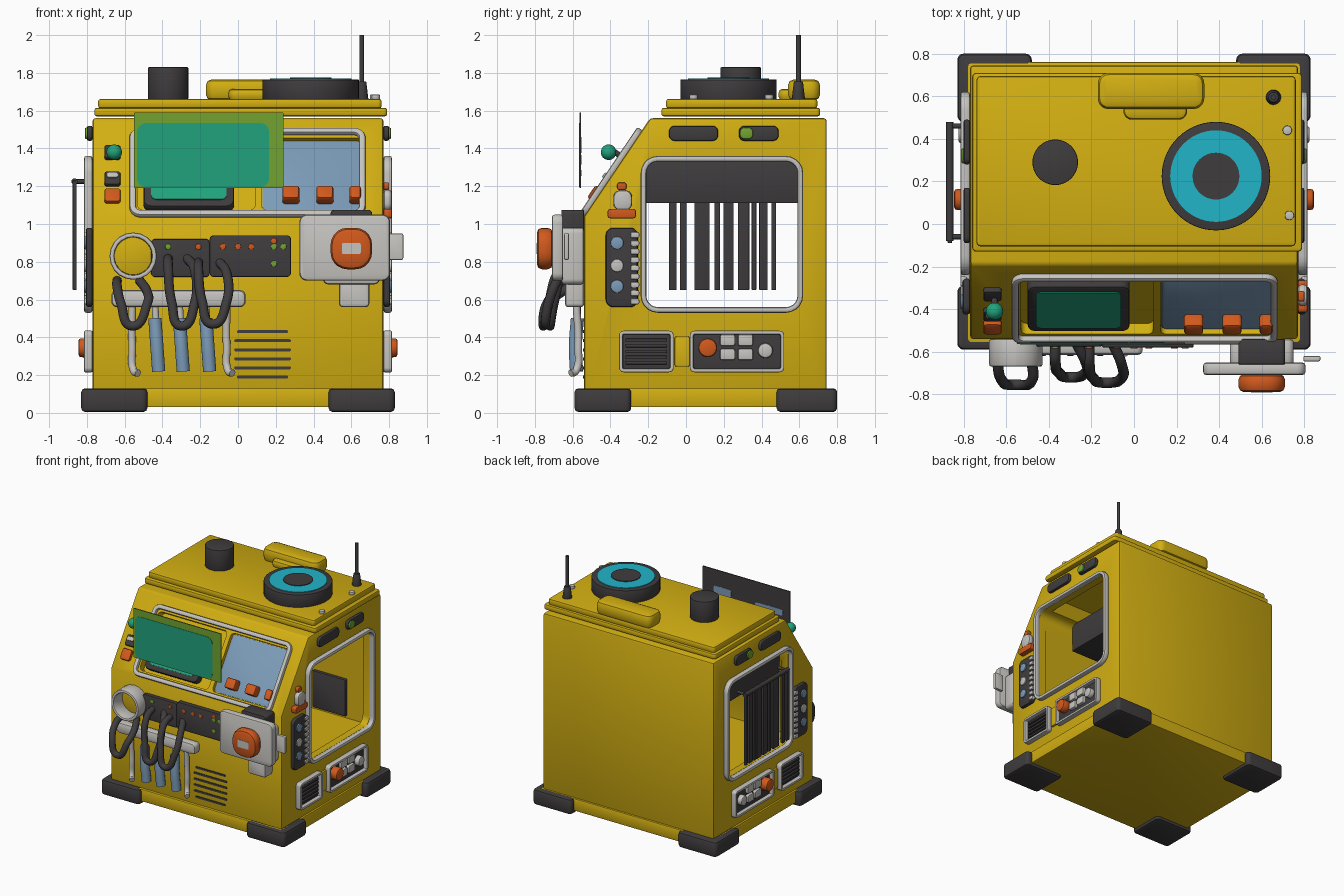
import bpy, bmesh, math
from mathutils import Matrix, Vector

if "Cube" in bpy.data.objects:
    bpy.data.objects.remove(bpy.data.objects["Cube"])

def material(name, *c):
    m = bpy.data.materials.new(name)
    m.diffuse_color = (*c, 1)
    m.use_nodes = True
    m.node_tree.nodes["Principled BSDF"].inputs["Base Color"].default_value = m.diffuse_color
    return m

YEL = material("yellow", .65, .43, .006)
DARK = material("dark grey", .05, .045, .047)
GREY = material("light grey", .56, .55, .52)
ORG = material("orange", .64, .1, .012)
TEAL = material("teal", .015, .36, .2)
CYAN = material("cyan", .015, .46, .58)
BLUE = material("dusty blue", .2, .33, .48)
LIME = material("lime", .17, .37, .03)

# Local frames: x right, y up, z out of the surface
def basis(X, Y, Z, p):
    return Matrix.Translation(p) @ Matrix((X, Y, Z)).transposed().to_4x4()

FY, SA = -.54, math.atan2(.52, .35)
def front(x, z, y=FY): return basis((1, 0, 0), (0, 0, 1), (0, -1, 0), (x, y, z))
def side(s, y, z, x=.77): return basis((0, s, 0), (0, 0, 1), (s, 0, 0), (s * x, y, z))
def back(x, z, y): return basis((-1, 0, 0), (0, 0, 1), (0, 1, 0), (x, y, z))
def roof(x, y, z): return Matrix.Translation((x, y, z))
def slope(x, z, out=0):
    n = Vector((0, -math.sin(SA), math.cos(SA)))
    p = Vector((x, -.54 + (z - 1.04) * .35 / .52, z)) + n * out
    return Matrix.Translation(p) @ Matrix.Rotation(SA, 4, 'X')

def finish(name, bm, mat, M, bev=0):
    bmesh.ops.recalc_face_normals(bm, faces=bm.faces)
    if bev:
        es = [e for e in bm.edges if len(e.link_faces) == 2 and e.calc_face_angle(0) > .7]
        bmesh.ops.bevel(bm, geom=es, offset=bev, segments=2, profile=.5, affect='EDGES', clamp_overlap=True)
    me = bpy.data.meshes.new(name)
    bm.to_mesh(me)
    bm.free()
    me.materials.append(mat)
    ob = bpy.data.objects.new(name, me)
    ob.matrix_world = M
    bpy.context.collection.objects.link(ob)
    return ob

def outline(w, h, r, n=5):
    r = max(.002, min(r, w / 2 - .001, h / 2 - .001))
    return [(sx * (w / 2 - r) + r * math.cos(a0 + i * math.pi / 2 / n),
             sy * (h / 2 - r) + r * math.sin(a0 + i * math.pi / 2 / n))
            for sx, sy, a0 in ((1, 1, 0), (-1, 1, math.pi / 2), (-1, -1, math.pi), (1, -1, math.pi * 1.5))
            for i in range(n + 1)]

# Rounded plate, or a rounded frame when rim > 0
def panel(name, w, h, d, mat, M, r=.02, rim=0, bev=.006):
    bm = bmesh.new()
    def loop(pts, z): return [bm.verts.new((x, y, z)) for x, y in pts]
    o = outline(w, h, r)
    a, b, n = loop(o, 0), loop(o, d), len(o)
    def bridge(p, q):
        for i in range(n):
            bm.faces.new((p[i], p[(i + 1) % n], q[(i + 1) % n], q[i]))
    bridge(a, b)
    if rim:
        k = outline(w - 2 * rim, h - 2 * rim, r - rim)
        c, e = loop(k, 0), loop(k, d)
        bridge(c, e); bridge(a, c); bridge(b, e)
    else:
        bm.faces.new(a); bm.faces.new(b)
    return finish(name, bm, mat, M, min(bev, d / 3))

def cyl(name, r, d, mat, M, r2=None, bev=.005, seg=40):
    bm = bmesh.new()
    bmesh.ops.create_cone(bm, cap_ends=True, segments=seg, radius1=r, radius2=r2 or r, depth=d,
                          matrix=Matrix.Translation((0, 0, d / 2)))
    return finish(name, bm, mat, M, bev)

def ball(name, r, mat, M, squash=1):
    bm = bmesh.new()
    bmesh.ops.create_uvsphere(bm, u_segments=28, v_segments=16, radius=r, matrix=Matrix.Diagonal((1, 1, squash, 1)))
    return finish(name, bm, mat, M)

def prism(name, pts, w, mat, bev=0):
    bm = bmesh.new()
    f = bm.faces.new([bm.verts.new((-w / 2, y, z)) for y, z in pts])
    g = bmesh.ops.extrude_face_region(bm, geom=[f])['geom']
    bmesh.ops.translate(bm, vec=(w, 0, 0), verts=[v for v in g if isinstance(v, bmesh.types.BMVert)])
    return finish(name, bm, mat, Matrix(), bev)

def tube(name, pts, r, mat):
    cu = bpy.data.curves.new(name, 'CURVE')
    cu.dimensions, cu.bevel_depth, cu.bevel_resolution, cu.use_fill_caps = '3D', r, 4, True
    sp = cu.splines.new('BEZIER')
    sp.bezier_points.add(len(pts) - 1)
    for p, co in zip(sp.bezier_points, pts):
        p.co, p.handle_left_type, p.handle_right_type = co, 'AUTO', 'AUTO'
    cu.materials.append(mat)
    ob = bpy.data.objects.new(name, cu)
    bpy.context.collection.objects.link(ob)

# Cabin shell: hollow, with side openings and two recesses in the sloped front
body = prism("cabin_body", [(-.54, .06), (-.54, 1.04), (-.19, 1.56), (.745, 1.56), (.745, .06)], 1.54, YEL, .015)
cutters = [prism("cut_inside", [(-.42, .5), (-.42, .9), (-.08, 1.42), (.68, 1.42), (.68, .5)], 1.42, YEL),
           panel("cut_windows", .81, .78, 2, YEL, side(1, .19, .945, -1), .06, bev=0),
           panel("cut_left_recess", .62, .46, .2, YEL, slope(-.22, 1.265, -.06), .03, bev=0),
           panel("cut_right_recess", .53, .46, .2, YEL, slope(.39, 1.265, -.03), .03, bev=0)]
bpy.context.view_layer.objects.active = body
for c in cutters:
    m = body.modifiers.new("cut", 'BOOLEAN')
    m.object, m.operation, m.solver = c, 'DIFFERENCE', 'EXACT'
    bpy.ops.object.modifier_apply(modifier=m.name)
    bpy.data.objects.remove(c)

# Base, feet and roof
panel("base_plinth", 1.57, 1.32, .1, YEL, roof(0, .1, .03), .02)
for sx in (-1, 1):
    for n, y, l in (("front", -.44, .3), ("back", .64, .32)):
        panel(n + "_corner_foot", .35, l, .125, DARK, roof(sx * .655, y, .005), .03, bev=.02)
panel("roof_lip", 1.55, .84, .045, YEL, roof(.015, .29, 1.57), .02, bev=.012)
panel("roof_slab", 1.5, .8, .05, YEL, roof(.01, .295, 1.612), .02, bev=.012)

# Roof fittings
cyl("roof_stack", .107, .17, DARK, roof(-.37, .29, 1.66))
cyl("fan_housing", .255, .105, DARK, roof(.385, .225, 1.66), seg=56)
cyl("fan_disc", .215, .006, CYAN, roof(.385, .225, 1.764), bev=0, seg=56)
cyl("fan_hub", .11, .006, DARK, roof(.385, .225, 1.769), bev=0)
panel("roof_hump", .5, .17, .11, YEL, roof(.08, .625, 1.655), .05, bev=.03)
panel("roof_hump_step", .3, .1, .06, YEL, roof(.1, .54, 1.655), .04, bev=.02)
cyl("antenna_base", .036, .1, DARK, roof(.655, .595, 1.655), .024)
cyl("antenna_rod", .013, .28, DARK, roof(.655, .595, 1.72), bev=0, seg=16)
for x, y in ((.72, .44), (.73, .04)):
    cyl("roof_bolt", .022, .025, GREY, roof(x, y, 1.66), seg=20)

# Interior: dark ceiling unit and rear wall panel
panel("ceiling_unit", 1.15, .85, .23, DARK, roof(-.125, .215, 1.11), .01)
panel("inside_wall_panel", .3, .3, .03, DARK, front(.36, .67, .685), .01)

# Sloped windscreen
panel("windscreen_frame", 1.25, .56, .035, GREY, slope(.05, 1.265, -.005), .06, .035, .012)
panel("blue_window", .52, .45, .006, BLUE, slope(.39, 1.265, -.03), .03)
panel("monitor_case", .48, .38, .065, DARK, slope(-.26, 1.25, -.06), .04, bev=.015)
panel("monitor_screen", .4, .3, .006, TEAL, slope(-.26, 1.25, .004), .03, bev=0)
for x in (.28, .46, .62):
    panel("orange_switch", .09 if x < .6 else .06, .08, .07, ORG, slope(x, 1.15, -.028), .015, bev=.012)
for z, c in ((1.37, DARK), (1.23, DARK), (1.14, ORG)):
    panel("slope_button", .085, .085, .03, c, slope(-.665, z), .015, bev=.008)
panel("button_cap", .06, .03, .01, GREY, slope(-.665, 1.24, .028), .01)
ball("teal_knob", .041, TEAL, roof(-.655, -.41, 1.38))
cyl("knob_stem", .015, .08, DARK, slope(-.655, 1.35), seg=16)

# Floating display sheet
panel("display_sheet", .79, .4, .006, DARK, front(-.155, 1.39, -.556), .005, bev=0)
panel("display_border", .79, .4, .002, LIME, front(-.155, 1.39, -.562), .005, bev=0)
panel("display_face", .7, .34, .003, TEAL, front(-.185, 1.365, -.564), .05, bev=0)
for x, z, w, h in ((-.36, 1.4, .25, .05), (-.13, 1.34, .2, .05), (.06, 1.43, .16, .06), (-.2, 1.27, .3, .03)):
    panel("display_back_mark", w, h, .002, BLUE, back(x, z, -.556), .02, bev=0)

# Front: porthole ring, control strips and dots
panel("porthole_ring", .25, .25, .13, GREY, front(-.555, .83), .125, .025, .01)
cyl("porthole_disc", .1, .02, YEL, front(-.555, .83))
panel("control_strip_left", .31, .2, .035, DARK, front(-.305, .82), .02)
panel("control_strip_right", .43, .22, .04, DARK, front(.065, .83), .02)
for x, z, c in ((-.37, .88, LIME), (-.21, .88, ORG), (-.08, .88, ORG), (0, .88, ORG), (.07, .88, ORG),
                (.19, .88, LIME), (.24, .88, LIME), (.19, .79, LIME), (.19, .91, ORG)):
    cyl("control_dot", .016, .012, c, front(x, z, -.573), seg=16, bev=.003)

# Tool rail with hanging hooks, tools and cables
panel("tool_rail", .71, .09, .075, GREY, front(-.315, .605), .03, bev=.02)
for x in (-.56, -.06):
    tube("rail_hook", [(x, -.58, .57), (x, -.57, .35), (x + .01, -.585, .22), (x + .03, -.61, .21)], .02, GREY)
for x in (-.43, -.3, -.16):
    tube("tool_shank", [(x - .01, -.575, .58), (x, -.575, .42)], .018, GREY)
    tube("tool_handle", [(x - .01, -.575, .5), (x, -.585, .36), (x + .01, -.58, .22)], .036, BLUE)
for x0, x1, zt, zb, y in ((-.64, -.48, .7, .46, -.755), (-.37, -.23, .82, .46, -.72), (-.21, -.06, .8, .47, -.745)):
    tube("hanging_cable", [(x0, -.56, zt), (x0, (y - .56) / 2, zt - .03), (x0 + .02, y + .02, zb + .12),
                           ((x0 + x1) / 2, y, zb), (x1, y + .02, zb + .12), (x1, (y - .56) / 2, zt - .06),
                           (x1 - .04, -.56, zt)], .025, DARK)

# Front lower vent
for i in range(6):
    panel("front_vent_slot", .3 - .03 * (i in (0, 5)), .016, .005, DARK, front(.13, .19 + i * .048), .007, bev=0)

# Signal box on the front right
panel("signal_mount", .22, .15, .12, DARK, front(.6, 1.0), .02)
panel("signal_rear_block", .3, .3, .12, GREY, front(.6, .83), .03, bev=.015)
panel("signal_plate", .48, .35, .06, GREY, front(.565, .875, -.65), .04, bev=.015)
panel("signal_foot", .16, .16, .1, GREY, front(.615, .64), .02, bev=.015)
panel("signal_tab", .08, .14, .025, GREY, front(.835, .88, -.62), .01)
panel("signal_lamp", .22, .22, .085, ORG, front(.6, .87, -.705), .09, bev=.028)
panel("signal_lamp_square", .1, .06, .004, GREY, front(.6, .87, -.788), .01, bev=0)

# Fittings repeated on both sides
for s in (1, -1):
    panel("side_window_frame", .86, .83, .045, GREY, side(s, .19, .945), .09, .03, .012)
    for y, w in ((.04, .26), (.385, .21)):
        panel("upper_vent", w, .08, .03, DARK, side(s, y, 1.48), .03, bev=.012)
    panel("upper_light", .07, .06, .02, LIME, side(s, .32, 1.48, .79), .025)
    panel("side_console", .17, .42, .035, DARK, side(s, -.34, .77), .04, bev=.012)
    for z, c in ((.9, BLUE), (.78, GREY), (.67, BLUE)):
        cyl("console_button", .034, .015, c, side(s, -.365, z, .8), seg=24)
    for i in range(9):
        panel("console_rib", .045, .03, .03, GREY, side(s, -.27, .59 + i * .044, .785), .008)
    for n, y, w in (("vent", -.21, .29), ("switch", .27, .5)):
        panel(n + "_frame", w, .22, .045, GREY, side(s, y, .325), .025, .02)
        panel(n + "_backing", w - .04, .18, .015, DARK, side(s, y, .325), .01, bev=.003)
    for i in range(5):
        panel("vent_louvre", .22, .016, .02, DARK, side(s, -.21, .265 + i * .03, .78), .004, bev=.003)
    cyl("orange_side_knob", .05, .075, ORG, side(s, .115, .345), bev=.015)
    cyl("round_side_knob", .04, .055, GREY, side(s, .42, .33), bev=.012)
    for y in (.22, .315):
        for z in (.385, .31):
            panel("side_key", .08, .06, .04, GREY, side(s, y, z), .012)
    panel("yellow_switch_tab", .08, .16, .02, YEL, side(s, -.02, .325), .01)

# Small beacon on the right side
panel("beacon_base", .15, .05, .045, ORG, side(1, -.34, 1.055), .015)
panel("beacon_body", .1, .11, .045, GREY, side(1, -.335, 1.125), .04, bev=.015)
panel("beacon_cap", .05, .04, .03, ORG, side(1, -.34, 1.2), .015)

# Strip curtain outside the left window
tube("curtain_rail", [(-.865, -.08, 1.225), (-.865, .2, 1.225), (-.865, .48, 1.225)], .017, DARK)
for y, w in ((-.07, .04), (-.015, .035), (.085, .08), (.165, .03), (.225, .055), (.305, .06), (.36, .025), (.41, .045), (.465, .025)):
    panel("curtain_strip", w, .58, .02, DARK, side(-1, y, .94, .855), .005, bev=.004)
for y in (-.06, .46):
    cyl("curtain_bracket", .012, .08, DARK, side(-1, y, 1.225, .79), seg=12, bev=0)

# Smooth shading with sharp edges kept
for ob in bpy.context.scene.objects:
    ob.select_set(ob.type == 'MESH')
bpy.context.view_layer.objects.active = body
bpy.ops.object.shade_smooth_by_angle(angle=math.radians(35))
